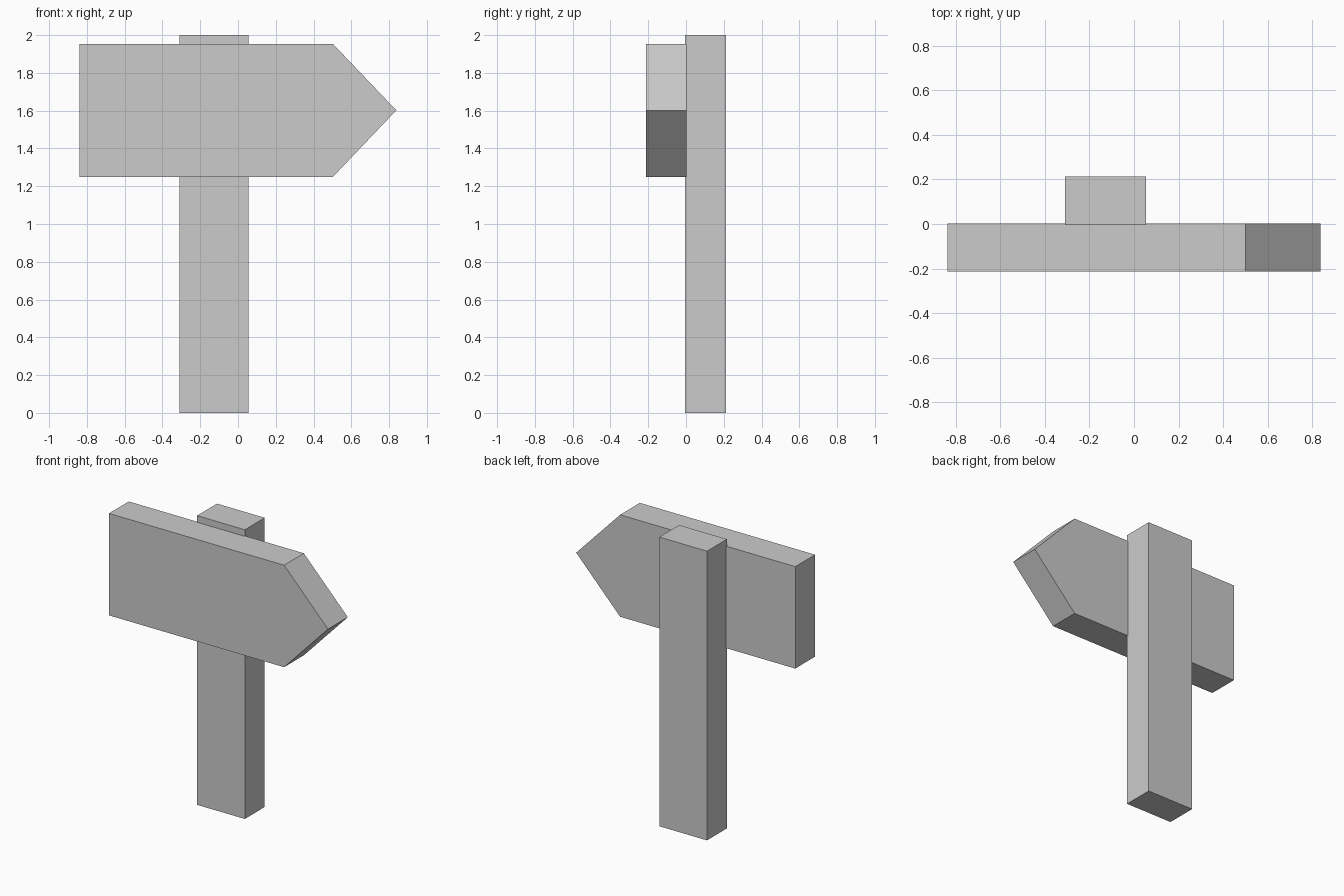
import bpy
import bmesh

if "Cube" in bpy.data.objects:
    bpy.data.objects.remove(bpy.data.objects["Cube"])


def extruded(name, profile, y0, y1):
    """Extrude an (x, z) outline from y0 back to y1."""
    bm = bmesh.new()
    face = bm.faces.new([bm.verts.new((x, y0, z)) for x, z in profile])
    result = bmesh.ops.extrude_face_region(bm, geom=[face])
    verts = [v for v in result["geom"] if isinstance(v, bmesh.types.BMVert)]
    bmesh.ops.translate(bm, verts=verts, vec=(0, y1 - y0, 0))
    bmesh.ops.recalc_face_normals(bm, faces=bm.faces)
    mesh = bpy.data.meshes.new(name)
    bm.to_mesh(mesh)
    bm.free()
    obj = bpy.data.objects.new(name, mesh)
    bpy.context.collection.objects.link(obj)
    return obj


# Upright post, offset to the left behind the board
extruded("post", [(-0.31, 0), (0.055, 0), (0.055, 2), (-0.31, 2)], -0.004, 0.213)

# Arrow-shaped board pointing right
extruded("arrow_board",
         [(-0.838, 1.249), (0.502, 1.249), (0.838, 1.602),
          (0.502, 1.954), (-0.838, 1.954)], -0.213, 0.003)
